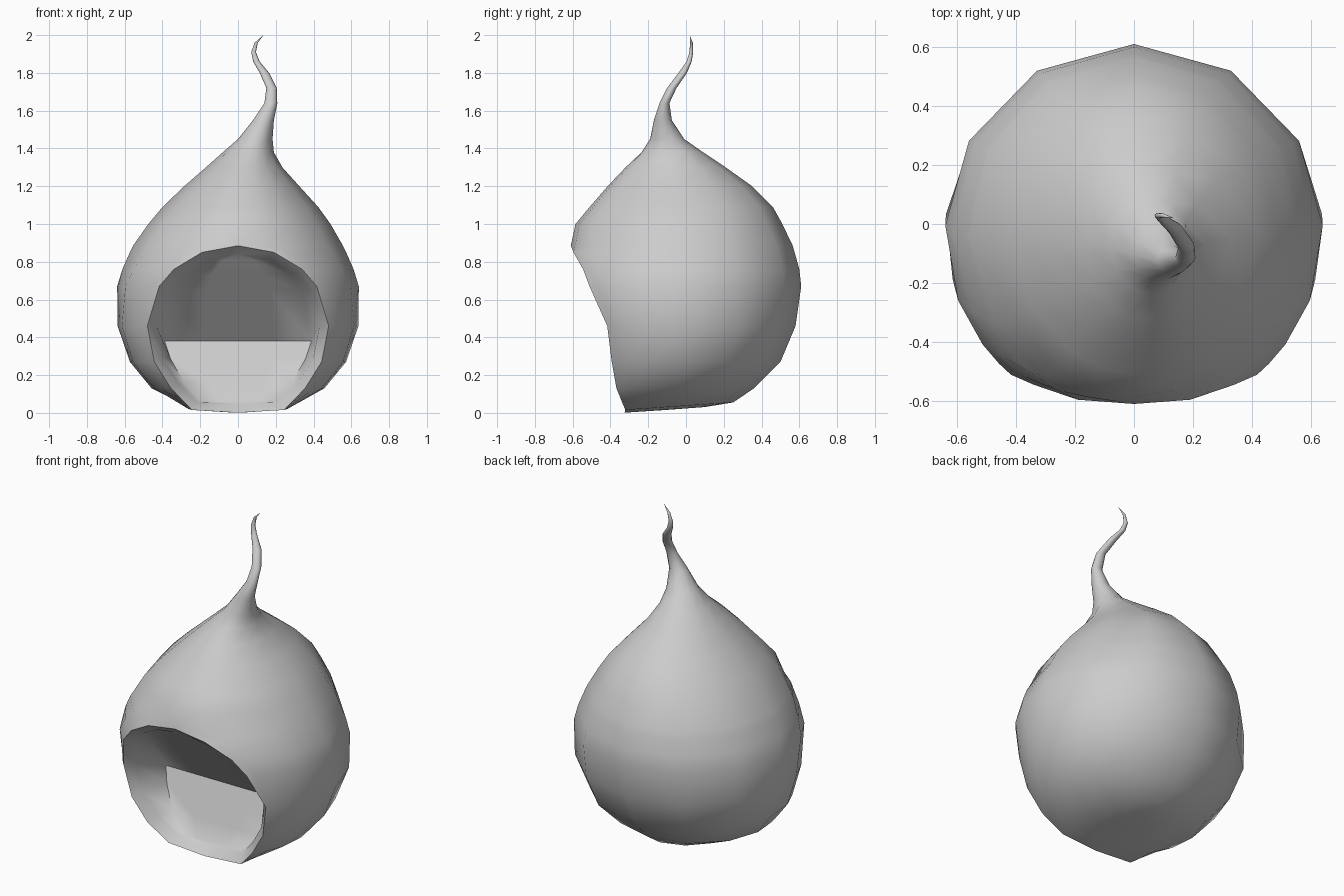
import bpy, bmesh, math
from mathutils import Vector

if "Cube" in bpy.data.objects:
    bpy.data.objects.remove(bpy.data.objects["Cube"])

# Bowl rings: height, half width, front, back
BOWL = [
    (0.024, 0.10, -0.325, 0.10),
    (0.038, 0.27, -0.55, 0.25),
    (0.13, 0.46, -0.53, 0.36),
    (0.27, 0.575, -0.59, 0.50),
    (0.46, 0.64, -0.62, 0.58),
    (0.67, 0.64, -0.665, 0.61),
    (0.76, 0.612, -0.65, 0.60),
    (0.85, 0.573, -0.63, 0.575),
    (0.885, 0.556, -0.61, 0.565),
]
# Neck and tail rings: height, left, right, front, back
NECK = [
    (1.00, -0.475, 0.49, -0.585, 0.51),
    (1.09, -0.40, 0.425, -0.51, 0.46),
    (1.20, -0.285, 0.325, -0.415, 0.35),
    (1.30, -0.17, 0.235, -0.32, 0.21),
    (1.38, -0.08, 0.19, -0.235, 0.09),
    (1.45, 0.00, 0.183, -0.19, -0.01),
    (1.55, 0.08, 0.19, -0.17, -0.075),
    (1.64, 0.14, 0.208, -0.14, -0.088),
    (1.72, 0.15, 0.205, -0.10, -0.05),
    (1.80, 0.115, 0.165, -0.04, 0.005),
    (1.86, 0.08, 0.115, 0.003, 0.03),
    (1.91, 0.07, 0.095, 0.018, 0.038),
    (1.96, 0.088, 0.105, 0.022, 0.036),
]
TIP = (0.135, 0.02, 2.0)
TOP_RING = len(BOWL) - 1                    # ring at the top of the opening
HALF = [0, 16, 33, 58, 88, 118, 149, 180]   # ring angles from the front


def opening(z):
    """Half width of the oval opening at a height."""
    if not 0.03 < z < 0.88:
        return 0
    return 0.48 * math.sqrt(1 - ((z - 0.46) / (0.425 if z > 0.46 else 0.49)) ** 2)


def ring_points(z, x0, x1, y0, y1):
    """Points from one edge of the opening round the back to the other."""
    cx, cy, rx, ry = (x0 + x1) / 2, (y0 + y1) / 2, (x1 - x0) / 2, (y1 - y0) / 2
    start = math.degrees(math.asin(opening(z) / rx))
    power = min(6, 140 / max(start, 1))     # squeeze the points near the opening
    angles = [a + start * (1 - a / 180) ** power for a in HALF]
    angles += [360 - a for a in reversed(angles[:-1])]
    if not start:
        angles.pop()
    tilt = 0.07 if z < 0.1 else 0           # the base leans forward
    pts = []
    for a in map(math.radians, angles):
        y = cy - ry * math.cos(a)
        pts.append(Vector((cx + rx * math.sin(a), y, z + tilt * y)))
    return pts


bm = bmesh.new()


def skin(rows):
    for lo, hi in zip(rows, rows[1:]):
        for i in range(len(lo) - 1):
            bm.faces.new([lo[i], lo[i + 1], hi[i + 1], hi[i]])


def fan(row, v):
    for a, b in zip(row, row[1:]):
        bm.faces.new([a, b, v])


# Outer shell: rings joined by quads, closed below and drawn to a tip above
rows = []
for r in [(z, -w, w, f, b) for z, w, f, b in BOWL] + NECK:
    row = [bm.verts.new(p) for p in ring_points(*r)]
    if not opening(r[0]):
        row.append(row[0])
    rows.append(row)
skin(rows)
fan(rows[0], bm.verts.new((0, -0.10, 0.016)))
fan(rows[-1], bm.verts.new(TIP))

# Rim: the edge of the opening drawn in towards its middle
open_rows = rows[1:TOP_RING]
loop = [rows[0][0]] + [r[0] for r in open_rows] + [rows[TOP_RING][0]]
loop += [r[-1] for r in reversed(open_rows)]
inner = {v: bm.verts.new((v.co.x * 0.9, v.co.y + 0.05, 0.46 + (v.co.z - 0.46) * 0.9))
         for v in loop}
for a, b in zip(loop, loop[1:] + loop[:1]):
    bm.faces.new([a, b, inner[b], inner[a]])


def hollow_y(z):
    """Depth of the hollow: a floor rising to a crease, then a sloping ceiling."""
    if z < 0.38:
        return -0.26 + 0.12 * (z - 0.06) / 0.32
    return -0.14 - 0.42 * (z - 0.38) / 0.46


# Hollow: strips across the opening that follow the depth profile
strips = []
for i, r in enumerate(open_rows):
    right, left = inner[r[0]], inner[r[-1]]
    z = 0.38 if i == 3 else right.co.z
    mids = [bm.verts.new((right.co.x * k, hollow_y(z), z)) for k in (0.9, 0.45, 0, -0.45, -0.9)]
    strips.append([right] + mids + [left])
skin(strips)
fan(strips[0], inner[rows[0][0]])
fan(strips[-1], inner[rows[TOP_RING][0]])

bmesh.ops.recalc_face_normals(bm, faces=bm.faces)
mesh = bpy.data.meshes.new("hollow_drop")
bm.to_mesh(mesh)
bm.free()

grey = bpy.data.materials.new("light grey")
grey.diffuse_color = (0.6, 0.6, 0.6, 1)
grey.use_nodes = True
grey.node_tree.nodes["Principled BSDF"].inputs["Base Color"].default_value = grey.diffuse_color
mesh.materials.append(grey)
drop = bpy.data.objects.new("hollow_drop", mesh)
bpy.context.collection.objects.link(drop)
bpy.context.view_layer.objects.active = drop
drop.select_set(True)
bpy.ops.object.shade_smooth_by_angle(angle=math.radians(60))
